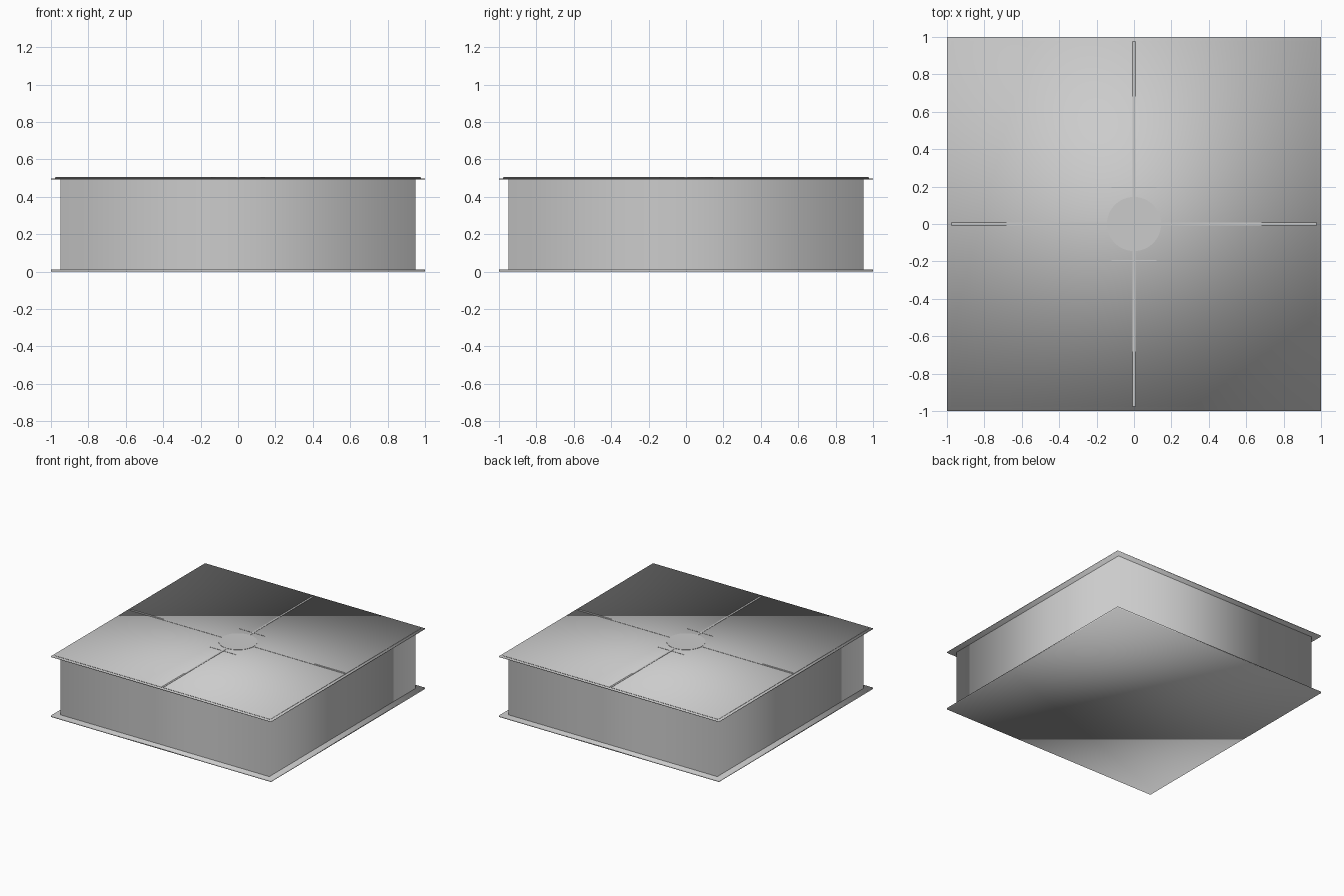
import bpy, bmesh, math

if "Cube" in bpy.data.objects:
    bpy.data.objects.remove(bpy.data.objects["Cube"])


def finish(bm, name, smooth=True):
    me = bpy.data.meshes.new(name)
    bm.to_mesh(me)
    bm.free()
    ob = bpy.data.objects.new(name, me)
    bpy.context.collection.objects.link(ob)
    for p in me.polygons:
        p.use_smooth = smooth
    return ob


def box(name, x0, x1, y0, y1, z0, z1, smooth=False, open_ends=False):
    bm = bmesh.new()
    bmesh.ops.create_cube(bm, size=1)
    for v in bm.verts:
        v.co.x = x1 if v.co.x > 0 else x0
        v.co.y = y1 if v.co.y > 0 else y0
        v.co.z = z1 if v.co.z > 0 else z0
    if open_ends:
        ends = [f for f in bm.faces if abs(f.normal.z) > 0.5]
        bmesh.ops.delete(bm, geom=ends, context='FACES_ONLY')
    return finish(bm, name, smooth)


# Bottom and top plates overhanging the wall
box("bottom_plate", -1, 1, -1, 1, 0, 0.012, True)
box("top_plate", -1, 1, -1, 1, 0.492, 0.499, True)
box("top_panel", -0.978, 0.978, -0.978, 0.978, 0.499, 0.503, True)

# Softly shaded four-sided wall
box("side_wall", -0.95, 0.95, -0.95, 0.95, 0.012, 0.492, True, True)

# Thin cross seams running from the centre disc to the rim
for s, tag in ((1, "positive"), (-1, "negative")):
    a, b = sorted((s * 0.14, s * 0.975))
    box("seam_x_" + tag, a, b, -0.007, 0.007, 0.503, 0.505)
    box("seam_y_" + tag, -0.007, 0.007, a, b, 0.503, 0.505)
    # Short bars either side of the disc
    box("short_bar_" + tag, -0.12, 0.12, s * 0.195 - 0.003, s * 0.195 + 0.003, 0.503, 0.505)

# Flat round disc at the centre
bm = bmesh.new()
bmesh.ops.create_cone(bm, cap_ends=True, segments=32, radius1=0.145, radius2=0.145, depth=0.002)
bmesh.ops.translate(bm, verts=bm.verts, vec=(0, 0, 0.504))
finish(bm, "centre_disc", False)
